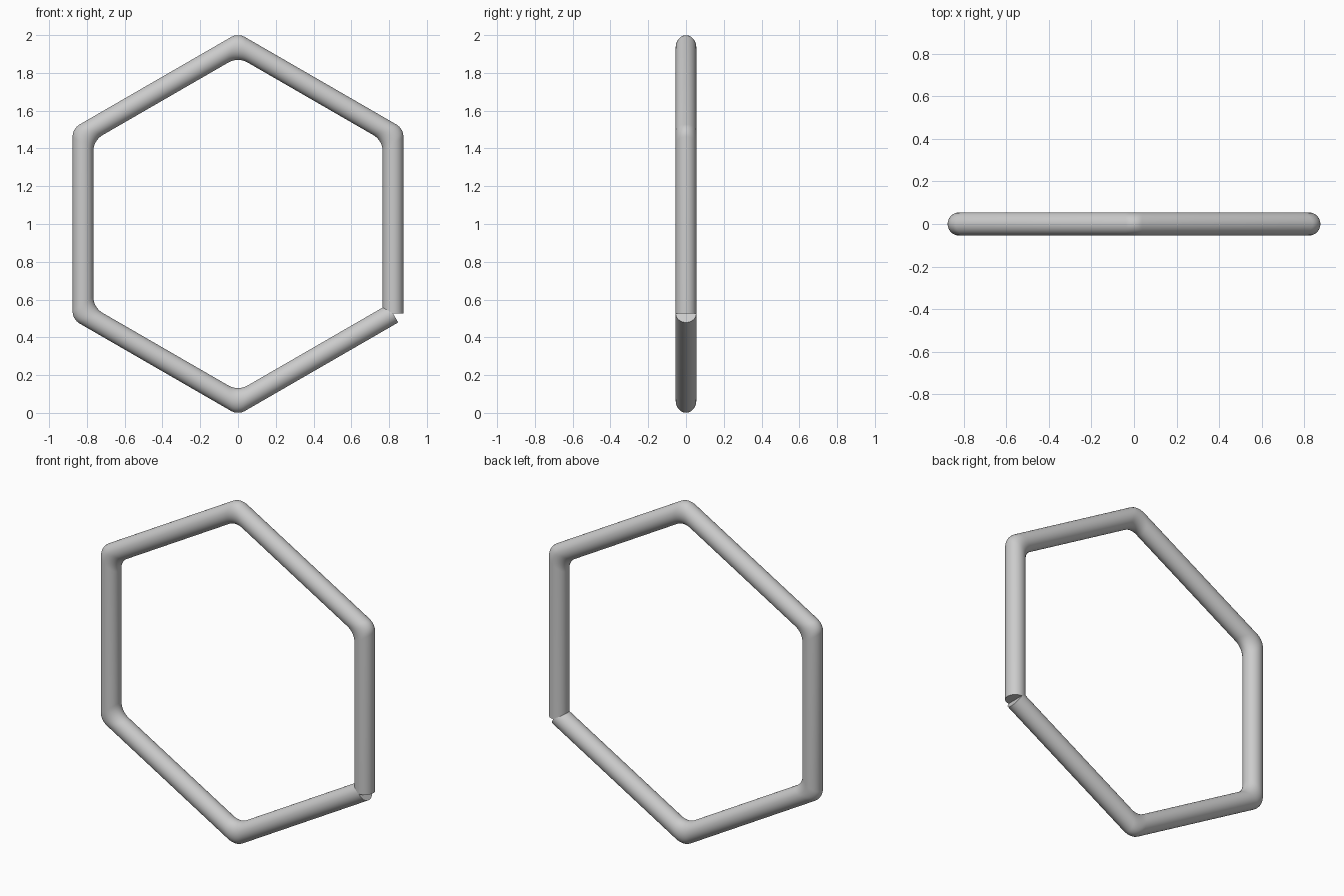
import bpy, bmesh, math
from mathutils import Vector

if "Cube" in bpy.data.objects:
    bpy.data.objects.remove(bpy.data.objects["Cube"])

OUT, INN = 0.8755, 0.766        # apothems of the outer and inner outlines
F_OUT, F_INN = 0.075, 0.10      # corner rounding of those outlines
R = (OUT - INN) / 2
MID = (OUT + INN) / 2
SIDES, STEPS = 32, 8
C30 = math.cos(math.radians(30))


def direction(deg):
    a = math.radians(deg)
    return Vector((math.cos(a), 0, math.sin(a)))


def edge_end(normal_deg, sign):
    # square-cut end of a straight run
    n, t = direction(normal_deg), direction(normal_deg + 90)
    off = t * sign * MID * math.tan(math.radians(30))
    return n * OUT + off, n * INN + off


def corner_point(phi, a, apothem, fillet):
    return direction(phi) * ((apothem - fillet) / C30) + direction(phi + a) * fillet


# Outer/inner outline pairs along the open hexagon
pairs = [edge_end(0, -1)]
for k in range(5):
    phi = 30 + 60 * k
    for s in range(STEPS + 1):
        a = -30 + 60 * s / STEPS
        pairs.append((corner_point(phi, a, OUT, F_OUT),
                      corner_point(phi, a, INN, F_INN)))
pairs.append(edge_end(300, 1))

# Sweep round sections between the outlines
bm = bmesh.new()
rings = []
for o, i in pairs:
    c, h = (o + i) / 2 + Vector((0, 0, 1)), (o - i) / 2
    ring = []
    for j in range(SIDES):
        t = 2 * math.pi * j / SIDES
        ring.append(bm.verts.new(c + h * math.cos(t) + Vector((0, R * math.sin(t), 0))))
    rings.append(ring)
for r0, r1 in zip(rings, rings[1:]):
    for j in range(SIDES):
        k = (j + 1) % SIDES
        bm.faces.new((r0[j], r0[k], r1[k], r1[j]))
# Flat ends at the open joint
bm.faces.new(rings[0])
bm.faces.new(rings[-1])
bmesh.ops.recalc_face_normals(bm, faces=bm.faces)

mesh = bpy.data.meshes.new("hexagon_tube")
bm.to_mesh(mesh)
bm.free()
tube = bpy.data.objects.new("hexagon_tube", mesh)
bpy.context.collection.objects.link(tube)
bpy.context.view_layer.objects.active = tube
tube.select_set(True)
bpy.ops.object.shade_smooth_by_angle(angle=math.radians(40))
